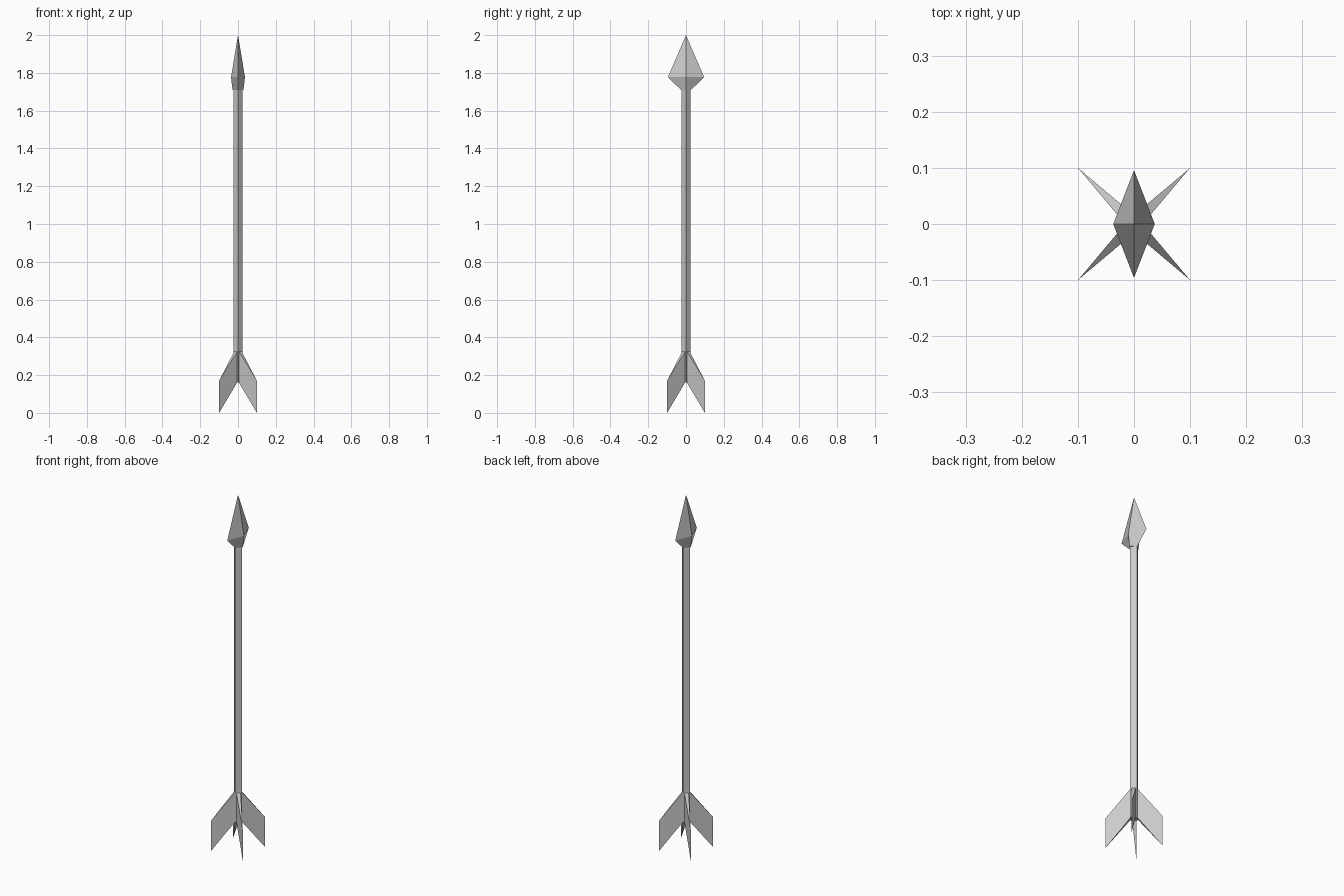
import bpy
import bmesh

if "Cube" in bpy.data.objects:
    bpy.data.objects.remove(bpy.data.objects["Cube"])


def mesh_object(name, bm):
    bmesh.ops.recalc_face_normals(bm, faces=bm.faces)
    mesh = bpy.data.meshes.new(name)
    bm.to_mesh(mesh)
    bm.free()
    obj = bpy.data.objects.new(name, mesh)
    bpy.context.collection.objects.link(obj)
    return obj


def diamond_loft(name, rings, tip=None):
    """Loft diamond cross-sections (half_x, half_y, z), ending in a point or a cap."""
    bm = bmesh.new()
    loops = [[bm.verts.new(p) for p in ((x, 0, z), (0, y, z), (-x, 0, z), (0, -y, z))]
             for x, y, z in rings]
    bm.faces.new(loops[0])
    for a, b in zip(loops, loops[1:]):
        for i in range(4):
            j = (i + 1) % 4
            bm.faces.new((a[i], a[j], b[j], b[i]))
    if tip is None:
        bm.faces.new(loops[-1])
    else:
        top = bm.verts.new((0, 0, tip))
        for i in range(4):
            bm.faces.new((loops[-1][i], loops[-1][(i + 1) % 4], top))
    return mesh_object(name, bm)


def fin(name, sx, sy):
    """Wedge fin: wide against the shaft face, sharp on the swept outer edge."""
    bm = bmesh.new()

    def section(z_in, z_out):
        pts = ((0.02, 0.005, z_in), (0.1, 0.1, z_out), (0.005, 0.02, z_in))
        return [bm.verts.new((x * sx, y * sy, z)) for x, y, z in pts]

    low = section(0.16, 0.0)
    high = section(0.325, 0.17)
    bm.faces.new(low)
    bm.faces.new(high)
    for i in range(3):
        j = (i + 1) % 3
        bm.faces.new((low[i], low[j], high[j], high[i]))
    return mesh_object(name, bm)


# Square shaft with its corners on the axes
diamond_loft("shaft", [(0.025, 0.025, 0.16), (0.025, 0.025, 1.715)])

# Flattened pointed head
diamond_loft("arrow_head", [(0.029, 0.026, 1.71), (0.037, 0.096, 1.777)], tip=2.0)

# Four tail fins on the diagonals
for sx, side in ((-1, "left"), (1, "right")):
    for sy, end in ((-1, "front"), (1, "back")):
        fin(f"fin_{end}_{side}", sx, sy)
